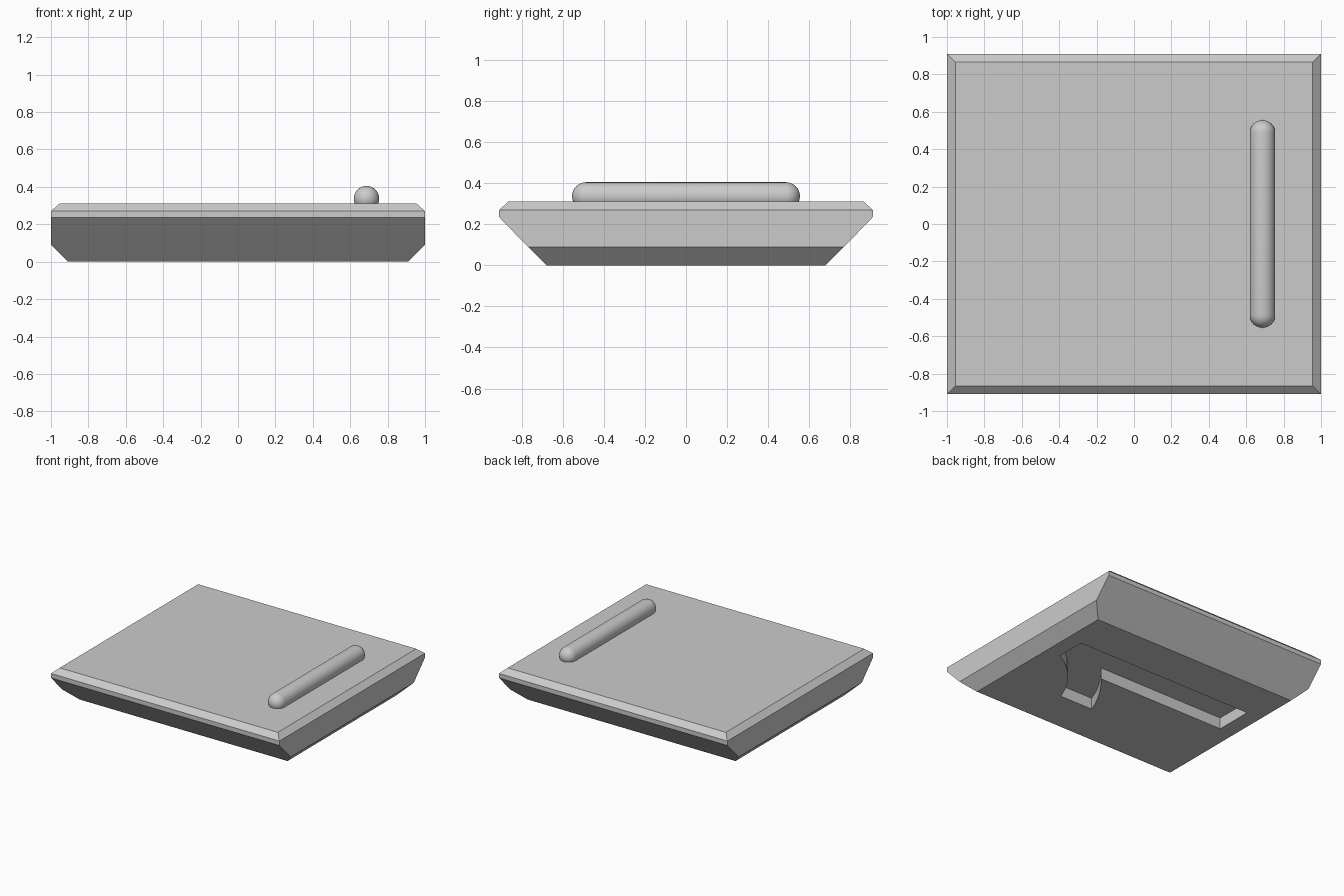
import bpy
import bmesh
from math import sin, cos, pi, radians
from mathutils import Vector

default = bpy.data.objects.get("Cube")
if default:
    bpy.data.objects.remove(default, do_unlink=True)

# Single plain grey
grey = bpy.data.materials.new("plain_grey")
grey.use_nodes = True
grey.diffuse_color = (0.6, 0.6, 0.6, 1)
grey.node_tree.nodes["Principled BSDF"].inputs["Base Color"].default_value = (0.6, 0.6, 0.6, 1)


def finish(bm, name):
    """Turn a bmesh into a linked, coloured object."""
    bmesh.ops.recalc_face_normals(bm, faces=bm.faces)
    mesh = bpy.data.meshes.new(name)
    bm.to_mesh(mesh)
    bm.free()
    mesh.materials.append(grey)
    obj = bpy.data.objects.new(name, mesh)
    bpy.context.collection.objects.link(obj)
    return obj


def select(obj):
    bpy.ops.object.select_all(action="DESELECT")
    obj.select_set(True)
    bpy.context.view_layer.objects.active = obj


def smooth(obj, angle):
    select(obj)
    bpy.ops.object.shade_smooth_by_angle(angle=radians(angle))


def skin(bm, rings):
    """Join matching rings of points and cap both ends."""
    loops = [[bm.verts.new(p) for p in ring] for ring in rings]
    for a, b in zip(loops, loops[1:]):
        for i in range(len(a)):
            j = (i + 1) % len(a)
            bm.faces.new((a[i], a[j], b[j], b[i]))
    bm.faces.new(loops[0])
    bm.faces.new(loops[-1])


def arc(start, through, end, steps=10):
    """Quadratic curve passing through the middle point."""
    s, t, e = Vector(start), Vector(through), Vector(end)
    c = 2 * t - (s + e) / 2
    return [(1 - u) ** 2 * s + 2 * u * (1 - u) * c + u * u * e
            for u in (i / steps for i in range(steps + 1))]


# Slab: stacked rectangles of (height, half width, half depth)
levels = [(0, 0.91, 0.68), (0.09, 1, 0.77), (0.235, 1, 0.91),
          (0.27, 1, 0.91), (0.31, 0.955, 0.866)]
bm = bmesh.new()
skin(bm, [[(-w, -d, z), (w, -d, z), (w, d, z), (-w, d, z)] for z, w, d in levels])
slab = finish(bm, "slab_body")

# Underside recess: long slot with a curved, slanted leg
outline = [Vector((-0.78, 0.34)), Vector((-0.78, 0.04))]
outline += arc((0.345, 0.04), (0.205, -0.15), (0.115, -0.34))
outline += arc((0.405, -0.34), (0.55, -0.085), (0.785, 0.105))
outline.append(Vector((0.785, 0.34)))
bm = bmesh.new()
skin(bm, [[(p.x, p.y, z) for p in outline] for z in (-0.1, 0.09)])
cutter = finish(bm, "recess_cutter")
cutter.hide_render = True

cut = slab.modifiers.new("recess", "BOOLEAN")
cut.operation = "DIFFERENCE"
cut.solver = "EXACT"
cut.object = cutter
select(slab)
bpy.ops.object.modifier_apply(modifier=cut.name)
bpy.data.objects.remove(cutter, do_unlink=True)
smooth(slab, 20)

# Rounded bar on top: a capsule lying along y
radius, half, sides, steps = 0.068, 0.487, 32, 8
profile = []
for end in (-1, 1):
    for i in range(steps + 1):
        a = pi / 2 * (i / steps if end > 0 else 1 - i / steps)
        profile.append((end * (half + radius * sin(a)), max(radius * cos(a), 0.0005)))
bm = bmesh.new()
skin(bm, [[(0.687 + r * cos(2 * pi * k / sides), y, 0.337 + r * sin(2 * pi * k / sides))
           for k in range(sides)] for y, r in profile])
smooth(finish(bm, "handle_bar"), 40)
